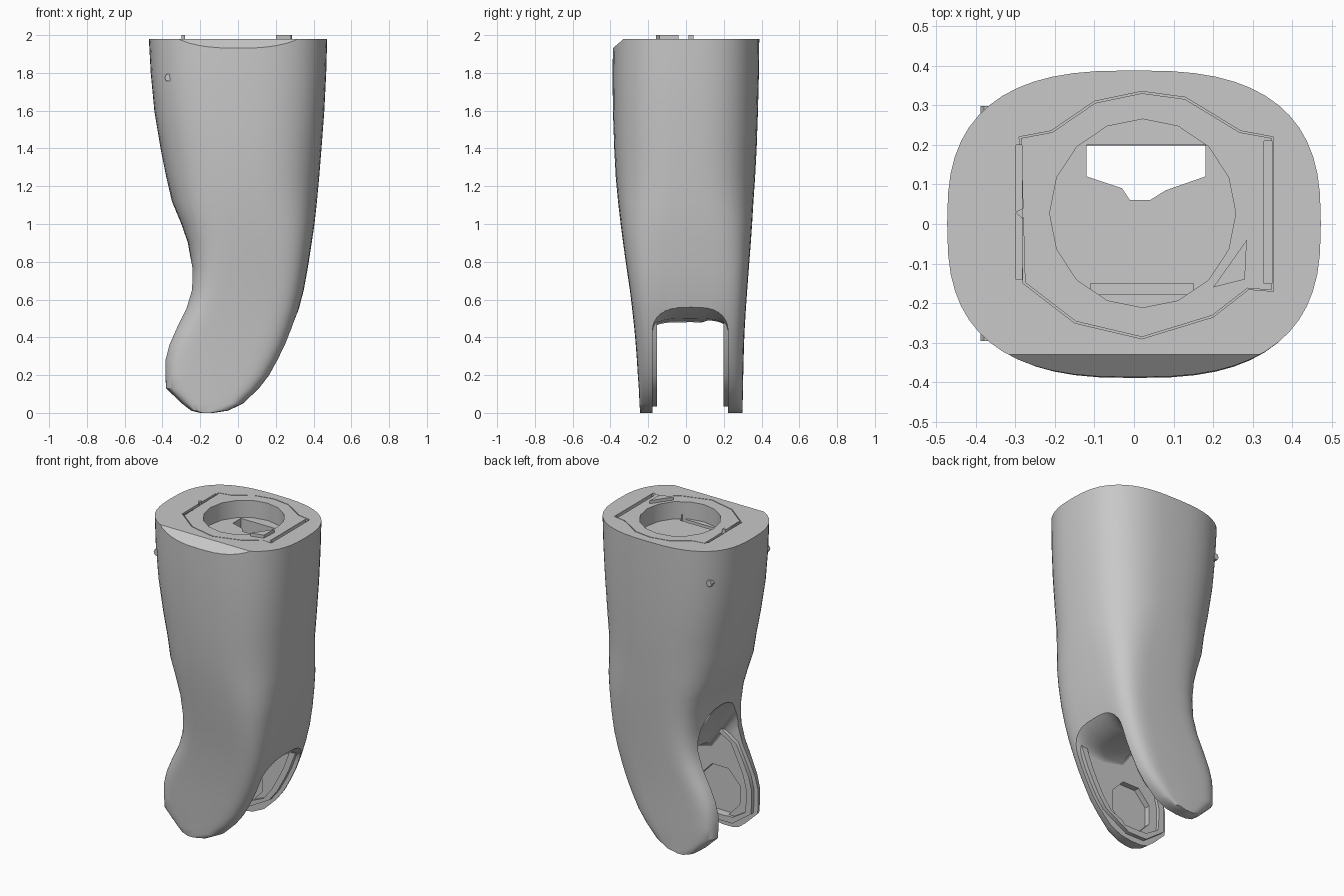
import bpy, bmesh, math
from mathutils import Vector

if "Cube" in bpy.data.objects:
    bpy.data.objects.remove(bpy.data.objects["Cube"], do_unlink=True)

grey = bpy.data.materials.new("shell grey")
grey.use_nodes = True
SHADE = (0.58, 0.58, 0.58, 1)
grey.diffuse_color = SHADE
grey.node_tree.nodes["Principled BSDF"].inputs["Base Color"].default_value = SHADE


def make_object(name, bm):
    bmesh.ops.recalc_face_normals(bm, faces=bm.faces)
    mesh = bpy.data.meshes.new(name)
    bm.to_mesh(mesh)
    bm.free()
    mesh.materials.append(grey)
    obj = bpy.data.objects.new(name, mesh)
    bpy.context.collection.objects.link(obj)
    return obj


def loft(name, sections, closed=False):
    """Skin a list of equal-length point loops; closed joins last to first."""
    bm = bmesh.new()
    loops = [[bm.verts.new(p) for p in s] for s in sections]
    pairs = list(zip(loops, loops[1:]))
    if closed:
        pairs.append((loops[-1], loops[0]))
    else:
        bm.faces.new(loops[0])
        bm.faces.new(loops[-1])
    for a, b in pairs:
        for i in range(len(a)):
            j = (i + 1) % len(a)
            bm.faces.new((a[i], a[j], b[j], b[i]))
    return make_object(name, bm)


def prism_z(name, outline, low, high):
    return loft(name, [[(x, y, z) for x, y in outline] for z in (low, high)])


def prism_y(name, outline, front, back):
    return loft(name, [[(x, y, z) for x, z in outline] for y in (front, back)])


def ring(cx, cy, rx, ry, sides, turn=0.0):
    angles = [math.tau * i / sides + turn for i in range(sides)]
    return [(cx + rx * math.cos(a), cy + ry * math.sin(a)) for a in angles]


def box_outline(x0, x1, y0, y1):
    return [(x0, y0), (x1, y0), (x1, y1), (x0, y1)]


def power(value, exponent):
    return math.copysign(abs(value) ** exponent, value)


def cut(target, cutter):
    cutter.hide_render = True
    mod = target.modifiers.new("cut", 'BOOLEAN')
    mod.operation = 'DIFFERENCE'
    mod.solver = 'EXACT'
    mod.object = cutter
    bpy.context.view_layer.objects.active = target
    bpy.ops.object.modifier_apply(modifier=mod.name)
    bpy.data.objects.remove(cutter, do_unlink=True)


# Outer shell: height, left edge, right edge, front, back
ROWS = [
    (0, -.2, -.13, -.243, .3), (.012, -.25, -.05, -.244, .3),
    (.05, -.3, .03, -.246, .3), (.13, -.385, .115, -.25, .302),
    (.2, -.39, .17, -.255, .303), (.28, -.39, .215, -.26, .305),
    (.36, -.37, .255, -.266, .307), (.45, -.33, .29, -.274, .311),
    (.55, -.28, .322, -.285, .317), (.65, -.25, .348, -.297, .324),
    (.77, -.245, .37, -.315, .333), (.9, -.265, .39, -.333, .343),
    (1, -.3, .405, -.346, .35), (1.12, -.35, .418, -.36, .357),
    (1.25, -.38, .43, -.372, .366), (1.4, -.41, .442, -.38, .374),
    (1.6, -.443, .457, -.387, .381), (1.8, -.462, .467, -.389, .386),
    (1.98, -.472, .472, -.386, .388),
]


def shell_section(z, x0, x1, y0, y1, sides=56):
    squareness = 2.7 + 4.5 * max(0, 1 - z / 1.2)
    points = []
    for i in range(sides):
        a = math.tau * i / sides
        x = (x0 + x1) / 2 + (x1 - x0) / 2 * power(math.cos(a), 2 / squareness)
        y = (y0 + y1) / 2 + (y1 - y0) / 2 * power(math.sin(a), 2 / squareness)
        points.append((x, y, z))
    return points


shell = loft("leg_shell", [shell_section(*row) for row in ROWS])

# Flat chamfer along the top front edge
bm = bmesh.new()
bm.from_mesh(shell.data)
bmesh.ops.bisect_plane(
    bm, geom=bm.verts[:] + bm.edges[:] + bm.faces[:], clear_outer=True,
    plane_co=Vector((0, -.33, 1.98)), plane_no=Vector((0, -.05, .058)))
bmesh.ops.holes_fill(bm, edges=[e for e in bm.edges if e.is_boundary])
bmesh.ops.recalc_face_normals(bm, faces=bm.faces)
bm.to_mesh(shell.data)
bm.free()

# Fork slot: an arch swept sideways, its ceiling rising to both ends
SLOT_FRONT, SLOT_BACK = -.178, .223


def slot_section(x, top, corner, roundness):
    middle, half = (SLOT_FRONT + SLOT_BACK) / 2, (SLOT_BACK - SLOT_FRONT) / 2
    arch = [math.pi * i / 16 for i in range(17)]
    points = [(x, middle + half * power(math.cos(a), roundness),
               top - corner + corner * power(math.sin(a), roundness)) for a in arch]
    return [(x, SLOT_BACK, -.1)] + points + [(x, SLOT_FRONT, -.1)]


cut(shell, loft("slot_cutter", [
    slot_section(-.5, 1.02, .24, .9), slot_section(-.25, .86, .2, .85),
    slot_section(-.06, .53, .1, .6), slot_section(.08, .48, .08, .5),
    slot_section(.25, .5, .09, .6), slot_section(.5, .7, .2, .85)]))


# Raised liner on the inner face of each prong, with a recess and a round pocket
def prong_outline(margin):
    rows = [row for row in ROWS if .1 < row[0] < .6]
    outline = [(-.22, margin), (-.09, margin)]
    outline += [(r[2] - margin, r[0]) for r in rows]
    outline += [(.22, .68 - margin), (.02, .7 - margin), (-.12, .67 - margin)]
    return outline + [(r[1] + margin, r[0]) for r in reversed(rows)]


disc = ring(-.12, .22, .15, .16, 8, .4)
liners = []
for side, wall, outward in (("front", SLOT_FRONT, -1), ("back", SLOT_BACK, 1)):
    def span(inward, outer):
        return sorted((wall - outward * inward, wall + outward * outer))
    cut(shell, prism_y("pocket_cutter", disc, *span(.01, .03)))
    liner = prism_y(side + "_prong_liner", prong_outline(.035), *span(.025, .001))
    cut(liner, prism_y("recess_cutter", prong_outline(.075), *span(.04, -.006)))
    cut(liner, prism_y("pocket_cutter", disc, *span(.04, .02)))
    liners.append(liner)

# Shallow top bore, with a window running down to the slot and a front trough
cut(shell, prism_z("bore_cutter", ring(.022, .027, .235, .238, 16), 1.87, 2.1))
window = [(-.12, .12), (-.03, .09), (-.01, .06), (.04, .06), (.08, .085),
          (.18, .12), (.18, .2), (-.12, .2)]
cut(shell, prism_z("window_cutter", window, .4, 1.95))
cut(shell, prism_z("trough_cutter", box_outline(-.11, .15, -.178, -.15), 1.78, 1.9))

# Fine groove around the top plate, wider at its two sides
plate = [(-.29, .22), (-.21, .235), (-.1, .31), (.02, .335), (.13, .32), (.27, .235),
         (.352, .22), (.352, -.17), (.29, -.165), (.2, -.235), (.02, -.29),
         (-.15, -.25), (-.28, -.15)]


def plate_loop(scale, z):
    return [(.03 + (x - .03) * scale, .02 + (y - .02) * scale, z) for x, y in plate]


cut(shell, loft("groove_cutter", [plate_loop(1, 1.96), plate_loop(1, 2.1),
                                  plate_loop(.985, 2.1), plate_loop(.985, 1.96)], True))
cut(shell, prism_z("channel_cutter", box_outline(.328, .349, -.15, .21), 1.94, 2.1))
cut(shell, prism_z("channel_cutter", box_outline(-.298, -.283, -.14, .2), 1.94, 2.1))

# Small side pin through the shell and little locating tabs on top
parts = [
    shell, *liners,
    prism_y("side_pin", ring(-.37, 1.775, .018, .022, 6), -.295, .298),
    prism_z("front_tab", [(.2, -.16), (.28, -.14), (.285, -.04)], 1.97, 2.0),
    prism_z("side_tab", [(-.3, .03), (-.28, .04), (-.28, .012)], 1.97, 2.0),
]

# Smooth sides with crisp cut edges
bpy.context.view_layer.update()
bpy.ops.object.select_all(action='DESELECT')
for part in parts:
    part.select_set(True)
bpy.context.view_layer.objects.active = shell
bpy.ops.object.shade_smooth_by_angle(angle=math.radians(32))
